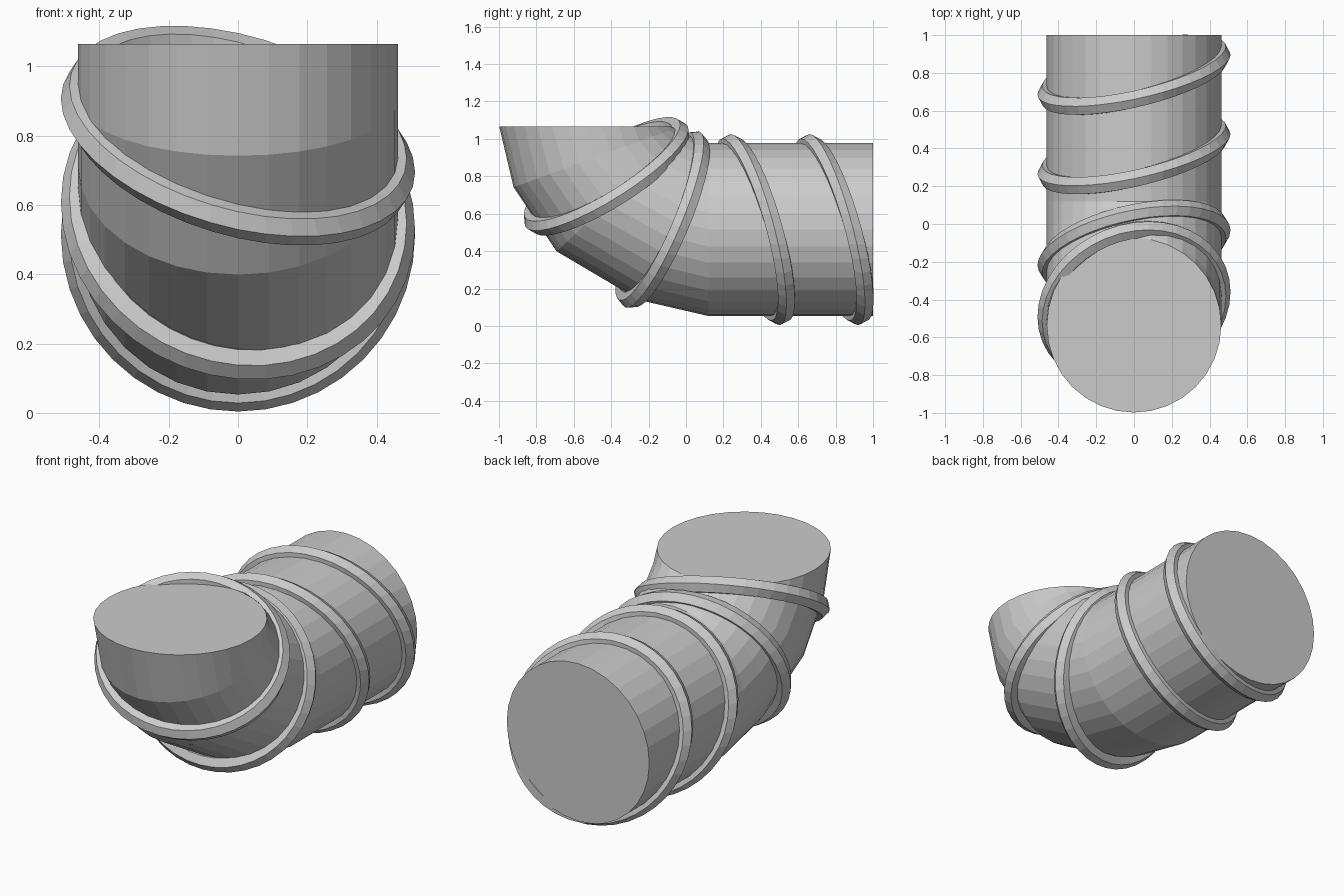
import bpy, bmesh
from math import sin, cos, pi, radians
from mathutils import Vector

if "Cube" in bpy.data.objects:
    bpy.data.objects.remove(bpy.data.objects["Cube"])

R = 0.462
X = Vector((1, 0, 0))


def frame(tilt):
    """Radial 'up' and along-pipe directions; tilt 90 = horizontal pipe, 0 = vertical."""
    t = radians(tilt)
    return Vector((0, cos(t), sin(t))), Vector((0, sin(t), -cos(t)))


def skin(name, loops, closed):
    """Join equal-sized vertex loops into a tube, capped or closed into a ring."""
    bm = bmesh.new()
    rows = [[bm.verts.new(p) for p in loop] for loop in loops]
    n, m = len(rows), len(rows[0])
    for i in range(n if closed else n - 1):
        a, b = rows[i], rows[(i + 1) % n]
        for j in range(m):
            k = (j + 1) % m
            bm.faces.new((a[j], a[k], b[k], b[j]))
    if not closed:
        bm.faces.new(rows[0])
        bm.faces.new(rows[-1])
    bmesh.ops.recalc_face_normals(bm, faces=bm.faces)
    me = bpy.data.meshes.new(name)
    bm.to_mesh(me)
    bm.free()
    ob = bpy.data.objects.new(name, me)
    bpy.context.collection.objects.link(ob)
    return ob


# Elbow pipe: cross-section centre (y, z) and tilt
sections = [(1.0, 0.515, 90), (0.12, 0.515, 90), (-0.078, 0.567, 68),
            (-0.354, 0.714, 43), (-0.488, 0.90, 20), (-0.536, 1.065, 0)]
loops = []
for y, z, tilt in sections:
    up, along = frame(tilt)
    c = Vector((0, y, z))
    loops.append([c + R * (X * cos(a) + up * sin(a))
                  for a in (2 * pi * i / 32 for i in range(32))])
skin("elbow_pipe", loops, False)

# Slanted bands: centre (y, z), tilt, sideways slant, vertical slant
bands = [(0.79, 0.515, 90, 0.105, -0.13), (0.37, 0.515, 90, 0.105, -0.13),
         (-0.125, 0.568, 67, 0.10, 0.0), (-0.425, 0.80, 32, 0.125, 0.0)]
for n, (y, z, tilt, side, vert) in enumerate(bands):
    up, along = frame(tilt)
    c = Vector((0, y, z))
    loops = []
    for i in range(40):
        a = 2 * pi * i / 40
        out = X * cos(a) + up * sin(a)
        mid = c + along * (side * cos(a) + vert * sin(a))
        # six-sided cross-section with a ridge facing outward
        loops.append([mid + out * (R + 0.049 * cos(b)) + along * 0.052 * sin(b)
                      for b in (2 * pi * k / 6 for k in range(6))])
    skin(f"band_{n + 1}", loops, True)
